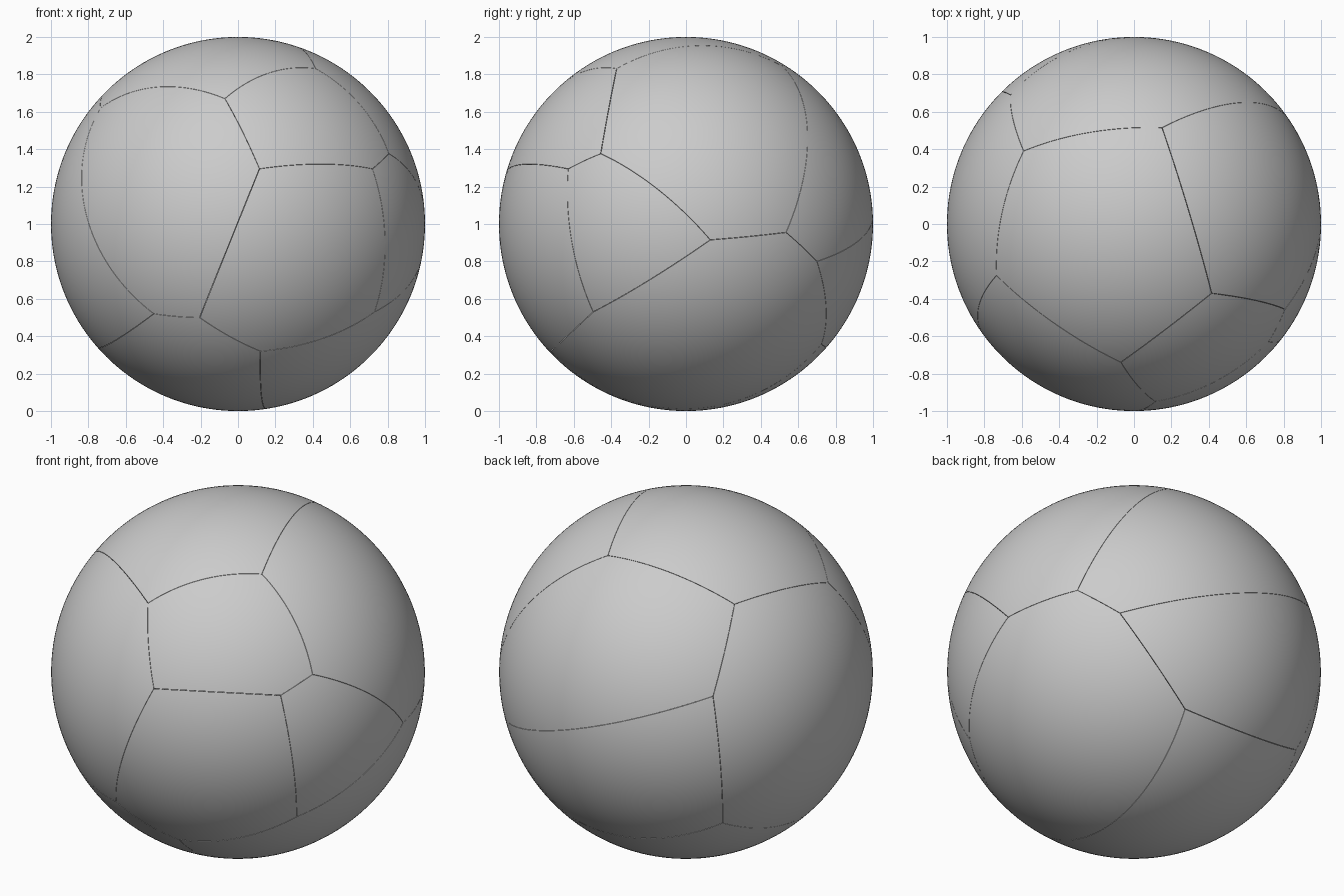
import bpy, bmesh, math
from mathutils import Vector

if "Cube" in bpy.data.objects:
    bpy.data.objects.remove(bpy.data.objects["Cube"])

GAP = 0.001                      # half width of the hairline seams
CENTRE = Vector((0, 0, 1))

# Corner points where three panels meet (unit sphere about its own centre)
CORNERS = {
    "A": (-.07, -.739, .67), "B": (.115, -.949, .295), "C": (-.205, -.841, -.50),
    "D": (-.45, -.753, -.48), "E": (.12, -.723, -.68), "F": (.73, -.496, -.47),
    "G": (.72, -.63, .295), "H": (.805, -.455, .375), "I": (.415, -.37, .83),
    "J": (-.735, -.275, .62), "K": (.988, .13, -.085), "L": (.844, .535, -.045),
    "M": (.686, .70, -.20), "N": (.251, .724, -.642), "O": (.15, .515, .844),
    "P": (-.59, .39, .707), "Q": (-.66, .69, .297), "R": (-.645, .58, -.498),
}
CORNERS = {k: Vector(v).normalized() for k, v in CORNERS.items()}

# Points that off-centre cuts pass through; other seams are great circles
MIDS = {
    "AI": (.18, -.555, .812), "HI": (.667, -.412, .62), "BG": (.444, -.836, .32),
    "HK": (.964, -.176, .205), "LO": (.59, .65, .479), "IO": (.29, .08, .954),
    "AJ": (-.42, -.535, .733), "DJ": (-.835, -.508, .21), "MQ": (.02, .999, .04),
    "EN": (.135, -.2, -.97),
}

PANELS = {
    "front_upper_right": "AIHGB", "front_left": "ABCDJ", "front_lower": "BGFEC",
    "right_front": "HKFG", "right_upper": "IOLKH", "top": "AJPOI",
    "left": "JDRQP", "back_upper": "OPQML", "right_lower": "KLMNEF",
    "bottom": "NRDCE", "back_lower": "MQRN",
}

grey = bpy.data.materials.new("light_grey")
grey.diffuse_color = (0.6, 0.6, 0.6, 1)
grey.use_nodes = True
grey.node_tree.nodes["Principled BSDF"].inputs["Base Color"].default_value = grey.diffuse_color


def cut(bm, co, inward):
    """Slice off everything behind the plane and cap the cut."""
    bmesh.ops.bisect_plane(bm, geom=bm.verts[:] + bm.edges[:] + bm.faces[:], dist=1e-6,
                           plane_co=co, plane_no=-inward, clear_outer=True)
    rim = [e for e in bm.edges if e.is_boundary]
    if rim:
        bmesh.ops.holes_fill(bm, edges=rim, sides=0)


def seam_plane(a, b, middle):
    """Plane of the seam a-b, with its normal towards the panel middle."""
    pa, pb = CORNERS[a], CORNERS[b]
    key = "".join(sorted(a + b))
    mid = Vector(MIDS[key]) if key in MIDS else pa + pb
    mid = mid.normalized()
    if key in MIDS:
        n = (pb - pa).cross(mid - pa).normalized()
    else:
        n = pa.cross(pb).normalized()
    if n.dot(middle - pa) < 0:
        n = -n
    return pa + n * GAP, n


def make_panel(name, loop):
    bm = bmesh.new()
    bmesh.ops.create_icosphere(bm, subdivisions=6, radius=1)
    points = [CORNERS[c] for c in loop]
    middle = sum(points, Vector()).normalized()
    # inner limit of the chunk, then one cut per seam
    cut(bm, middle * (min(p.dot(middle) for p in points) - 0.15), middle)
    for a, b in zip(loop, loop[1:] + loop[0]):
        cut(bm, *seam_plane(a, b, middle))
    bmesh.ops.recalc_face_normals(bm, faces=bm.faces[:])
    # smooth outside, crisp cut edges
    for f in bm.faces:
        f.smooth = True
    for e in bm.edges:
        e.smooth = len(e.link_faces) == 2 and e.calc_face_angle(0) < math.radians(25)
    bmesh.ops.translate(bm, verts=bm.verts[:], vec=CENTRE)
    mesh = bpy.data.meshes.new(name)
    bm.to_mesh(mesh)
    bm.free()
    mesh.materials.append(grey)
    bpy.context.collection.objects.link(bpy.data.objects.new(name, mesh))


for part, loop in PANELS.items():
    make_panel("ball_panel_" + part, loop)
